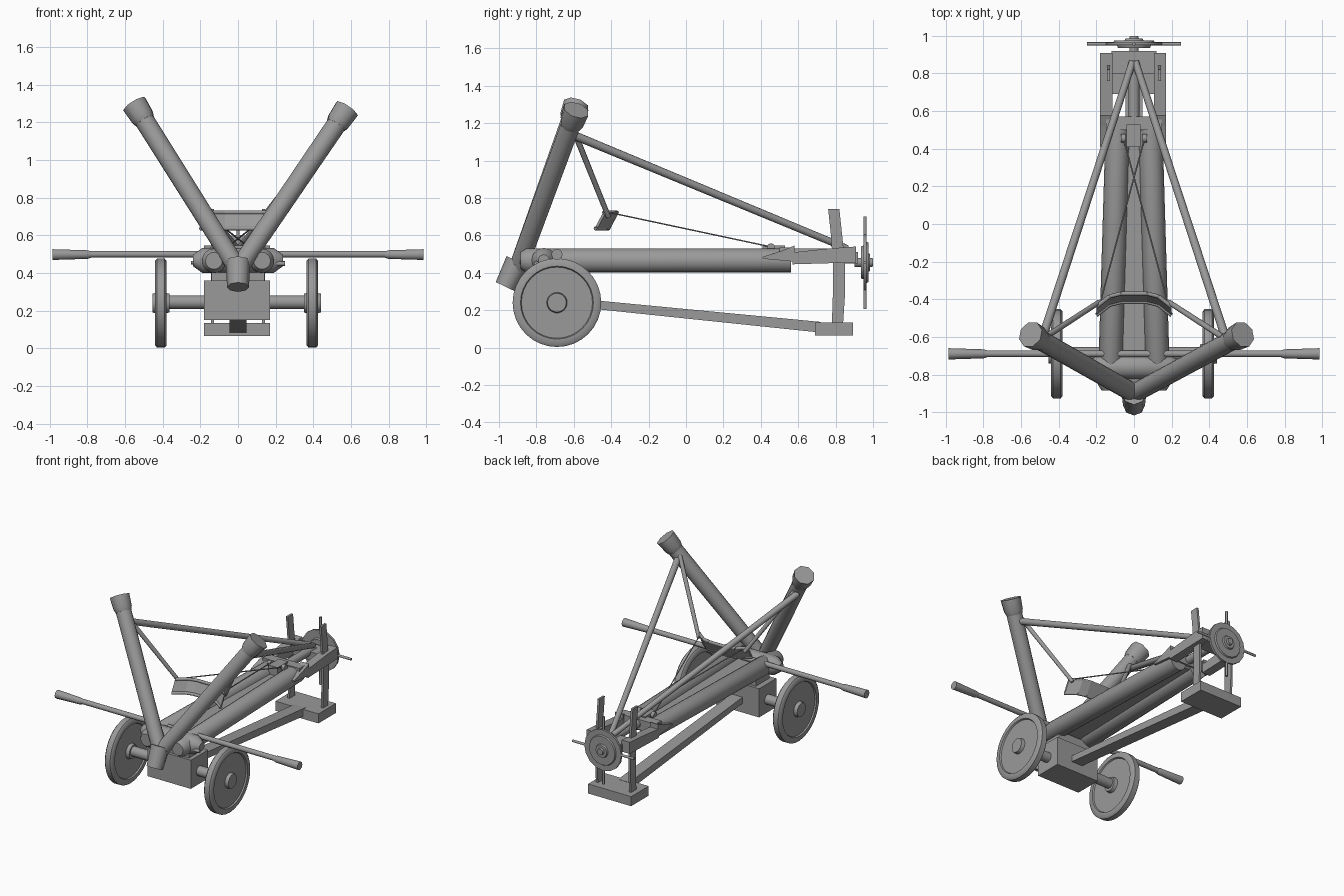
import bpy, bmesh, math
from mathutils import Vector

if "Cube" in bpy.data.objects:
    bpy.data.objects.remove(bpy.data.objects["Cube"])

grey = bpy.data.materials.new("weathered grey")
grey.diffuse_color = (0.32, 0.32, 0.32, 1)
grey.use_nodes = True
grey.node_tree.nodes["Principled BSDF"].inputs["Base Color"].default_value = grey.diffuse_color


def finish(name, bm, smooth=True):
    bmesh.ops.recalc_face_normals(bm, faces=bm.faces)
    me = bpy.data.meshes.new(name)
    bm.to_mesh(me)
    bm.free()
    me.materials.append(grey)
    ob = bpy.data.objects.new(name, me)
    bpy.context.collection.objects.link(ob)
    if smooth:
        bpy.ops.object.select_all(action='DESELECT')
        ob.select_set(True)
        bpy.context.view_layer.objects.active = ob
        bpy.ops.object.shade_smooth_by_angle(angle=math.radians(50))
    return ob


def lathe(name, origin, axis, profile, sides=16):
    """Closed turned shape: profile is (distance along axis, radius)."""
    bm = bmesh.new()
    q = Vector(axis).to_track_quat('Z', 'Y')
    rings = []
    for d, r in profile:
        rings.append([bm.verts.new(Vector(origin) + q @ Vector((
            r * math.cos(math.tau * i / sides), r * math.sin(math.tau * i / sides), d)))
            for i in range(sides)])
    for a, b in zip(rings, rings[1:]):
        for i in range(sides):
            j = (i + 1) % sides
            bm.faces.new((a[i], a[j], b[j], b[i]))
    bm.faces.new(rings[0])
    bm.faces.new(rings[-1])
    return finish(name, bm)


def rod(name, a, b, r1, r2=None, sides=12):
    d = Vector(b) - Vector(a)
    return lathe(name, a, d, [(0, r1), (d.length, r2 or r1)], sides)


def prism(name, pts, lo, hi, axis='x'):
    """Extrude a (y, z) outline along x, or an (x, y) outline along z."""
    bm = bmesh.new()
    put = (lambda p, t: (t, p[0], p[1])) if axis == 'x' else (lambda p, t: (p[0], p[1], t))
    a = [bm.verts.new(put(p, lo)) for p in pts]
    b = [bm.verts.new(put(p, hi)) for p in pts]
    bm.faces.new(a)
    bm.faces.new(b)
    for i in range(len(pts)):
        j = (i + 1) % len(pts)
        bm.faces.new((a[i], a[j], b[j], b[i]))
    return finish(name, bm, False)


def box(name, x, y, z):
    return prism(name, [(y[0], z[0]), (y[1], z[0]), (y[1], z[1]), (y[0], z[1])], *x)


# Undercarriage: axle, axle block, trail beam and rear base
rod("axle", (-0.45, -0.69, 0.245), (0.44, -0.69, 0.245), 0.036, sides=16)
box("axle_block", (-0.18, 0.17), (-0.79, -0.59), (0.15, 0.36))
box("bed_support", (-0.14, 0.14), (-0.77, -0.61), (0.36, 0.43))
prism("trail_beam", [(-0.62, 0.265), (-0.62, 0.22), (0.72, 0.08), (0.72, 0.137)], -0.045, 0.045)
box("rear_base", (-0.18, 0.17), (0.69, 0.893), (0.065, 0.135))

# Wheels with a shallow recessed face and a hub
for x, n in ((-0.41, "left"), (0.395, "right")):
    lathe(n + "_wheel", (x, -0.69, 0.24), (1, 0, 0),
          [(-0.045, 0.05), (-0.02, 0.055), (-0.02, 0.19), (-0.03, 0.195), (-0.03, 0.225),
           (-0.02, 0.237), (0.02, 0.237), (0.03, 0.225), (0.03, 0.195), (0.02, 0.19),
           (0.02, 0.055), (0.045, 0.05)], 32)

# Bed: two converging logs with a flat floor between them
for s, n in ((-1, "left"), (1, "right")):
    a, b = Vector((s * 0.128, -0.885, 0.465)), Vector((s * 0.085, 0.56, 0.465))
    L = (b - a).length
    lathe(n + "_log", a, b - a, [(0, 0.045), (0.03, 0.065), (L, 0.065)], 16)
prism("bed_floor", [(-0.12, -0.84), (0.12, -0.84), (0.08, 0.55), (-0.08, 0.55)], 0.445, 0.48, 'z')
lathe("front_roller", (-0.24, -0.76, 0.467), (1, 0, 0),
      [(0, 0.03), (0.05, 0.066), (0.43, 0.066), (0.48, 0.03)], 12)
rod("roller_pin", (0.2, -0.8, 0.45), (0.25, -0.8, 0.45), 0.012)

# Push bar with thick grips
rod("push_bar", (-0.82, -0.69, 0.5), (0.82, -0.69, 0.5), 0.018)
for s, n in ((-1, "left"), (1, "right")):
    lathe(n + "_grip", (s * 0.78, -0.69, 0.498), (s, 0, 0),
          [(0, 0.018), (0.02, 0.024), (0.205, 0.03)], 10)

# Forked arms, end caps, stays and pouch ropes
rod("fork_foot", (0, -0.965, 0.325), (0, -0.9, 0.46), 0.058, 0.066, 8)
for s, n, tip in ((-1, "left", (-0.55, -0.587, 1.295)), (1, "right", (0.578, -0.587, 1.27))):
    foot, tip = Vector((0, -0.9, 0.42)), Vector(tip)
    d = (tip - foot).normalized()
    rod(n + "_arm", foot, tip - d * 0.05, 0.05, 0.053, 16)
    lathe(n + "_arm_cap", tip - d * 0.11, d, [(0, 0.056), (0.03, 0.067), (0.11, 0.072)], 8)
    rod(n + "_stay", (s * 0.485, -0.6, 1.135), (s * 0.008, 0.86, 0.53), 0.023, 0.019)
    rod(n + "_rope", (s * 0.47, -0.6, 1.16), (s * 0.185, -0.415, 0.70), 0.016, 0.014, 8)
    rod(n + "_draw_cord", (s * 0.175, -0.40, 0.72), (-s * 0.06, 0.47, 0.535), 0.004, sides=6)

# Bowed pouch: a tilted curved strap with rails along its edges
outer = [(-0.2, -0.44), (-0.13, -0.385), (-0.07, -0.37), (0.07, -0.37), (0.13, -0.385), (0.2, -0.44)]
bm = bmesh.new()
rows = []
for x, y in outer:
    rows.append([bm.verts.new((x, y + dy, z)) for dy, z in
                 ((0.01, 0.72), (-0.035, 0.635), (-0.047, 0.64), (-0.002, 0.725))])
for a, b in zip(rows, rows[1:]):
    for i in range(4):
        j = (i + 1) % 4
        bm.faces.new((a[i], a[j], b[j], b[i]))
bm.faces.new(rows[0])
bm.faces.new(rows[-1])
finish("pouch", bm, False)
for i, (p, q) in enumerate(zip(outer, outer[1:])):
    for dy, z in ((0.0, 0.722), (-0.045, 0.637)):
        rod("pouch_rail", (p[0], p[1] + dy, z), (q[0], q[1] + dy, z), 0.011, sides=8)

# Rear frame: side cheeks, cross pieces and curved uprights
cheek = [(0.41, 0.475), (0.57, 0.46), (0.57, 0.445), (0.91, 0.455),
         (0.91, 0.54), (0.77, 0.53), (0.58, 0.51), (0.58, 0.545), (0.52, 0.52), (0.41, 0.485)]
upright = [(0.78, 0.13), (0.84, 0.13), (0.85, 0.28), (0.85, 0.45), (0.835, 0.6), (0.82, 0.74),
           (0.76, 0.74), (0.775, 0.6), (0.785, 0.45), (0.785, 0.28)]
for s, n in ((-1, "left"), (1, "right")):
    prism(n + "_frame_cheek", cheek, s * 0.11 - 0.005, s * 0.175 - 0.005)
    prism(n + "_upright", upright, s * 0.135 - 0.008, s * 0.135 + 0.008)
    rod(n + "_trigger_wheel", (s * 0.045, 0.455, 0.535), (s * 0.07, 0.455, 0.535), 0.022)
box("rear_crosspiece", (-0.12, 0.12), (0.8, 0.92), (0.45, 0.51))
box("front_crosspiece", (-0.15, 0.15), (0.5, 0.57), (0.46, 0.535))
box("trigger_block", (-0.04, 0.035), (0.41, 0.53), (0.47, 0.545))

# Winch shaft, layered winch wheel and four spokes
rod("winch_shaft", (0, 0.55, 0.5), (0, 0.87, 0.5), 0.03)
lathe("winch_wheel", (0, 0.9, 0.455), (0, 1, 0),
      [(0, 0.025), (0.035, 0.025), (0.035, 0.085), (0.05, 0.09), (0.05, 0.15), (0.065, 0.15),
       (0.065, 0.11), (0.075, 0.105), (0.075, 0.05), (0.085, 0.045), (0.085, 0.025), (0.1, 0.022)], 16)
rod("winch_spoke_upright", (0, 0.957, 0.205), (0, 0.957, 0.7), 0.009, sides=8)
rod("winch_spoke_level", (-0.25, 0.957, 0.455), (0.25, 0.957, 0.455), 0.009, sides=8)
